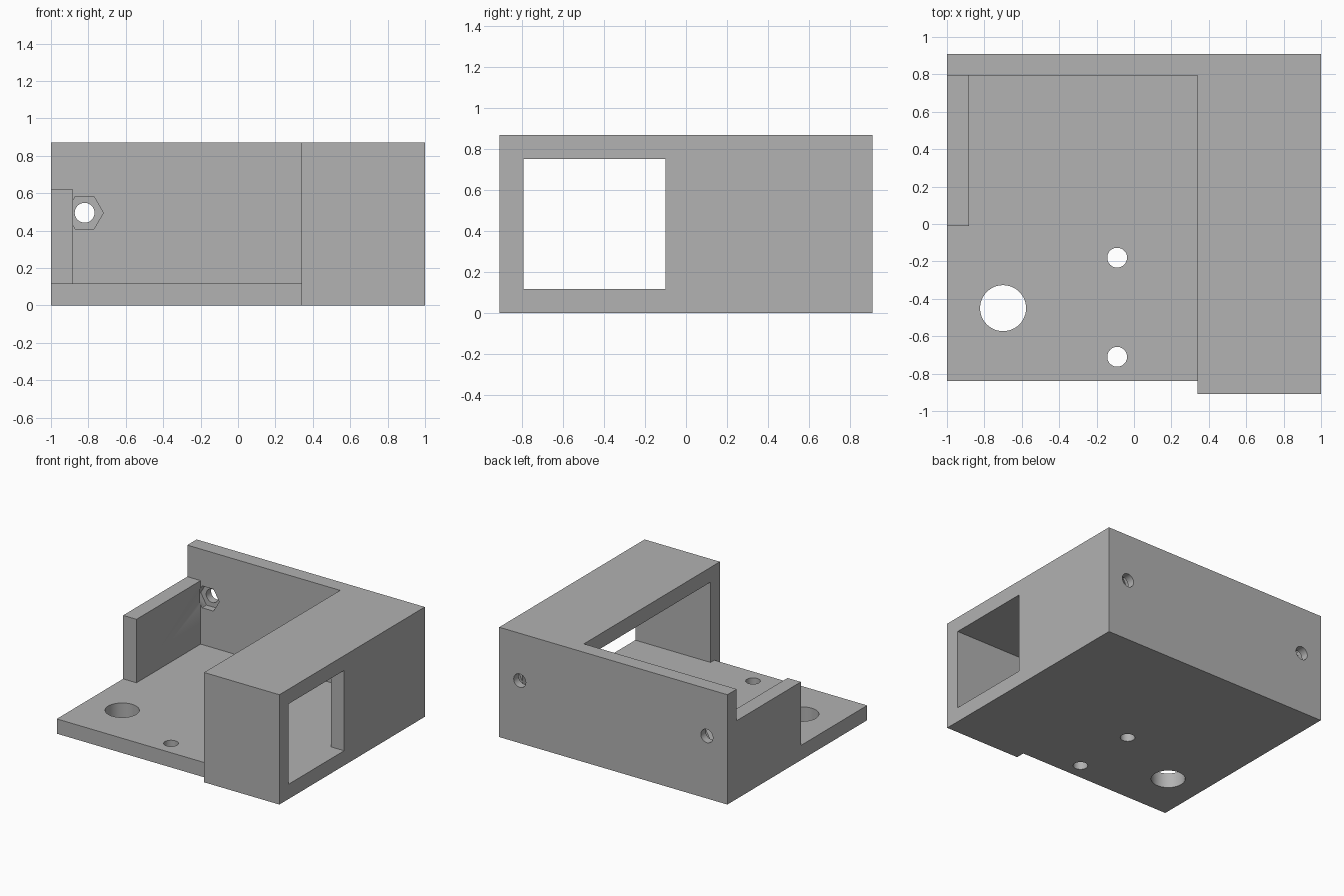
import bpy, bmesh, math
from mathutils import Matrix

if "Cube" in bpy.data.objects:
    bpy.data.objects.remove(bpy.data.objects["Cube"], do_unlink=True)

T = 0.117                      # wall thickness
H, Y, BAY = 0.87, 0.91, 0.34   # height, half depth, edge of the tall housing
IN_Y, IN_X = Y - T, 1 - T
SIDE_H = 0.62

grey = bpy.data.materials.new("plain_grey")
grey.use_nodes = True
colour = (0.445, 0.445, 0.445, 1)
grey.diffuse_color = colour
grey.node_tree.nodes["Principled BSDF"].inputs["Base Color"].default_value = colour


def make_object(name, bm):
    bmesh.ops.recalc_face_normals(bm, faces=bm.faces)
    mesh = bpy.data.meshes.new(name)
    bm.to_mesh(mesh)
    bm.free()
    mesh.materials.append(grey)
    obj = bpy.data.objects.new(name, mesh)
    bpy.context.collection.objects.link(obj)
    return obj


def extrude_outline(name, points, height):
    bm = bmesh.new()
    face = bm.faces.new([bm.verts.new((x, y, 0)) for x, y in points])
    new = bmesh.ops.extrude_face_region(bm, geom=[face])["geom"]
    bmesh.ops.translate(bm, vec=(0, 0, height),
                        verts=[v for v in new if isinstance(v, bmesh.types.BMVert)])
    return make_object(name, bm)


def box(name, x, y, z):
    bm = bmesh.new()
    size = Matrix.Diagonal((x[1] - x[0], y[1] - y[0], z[1] - z[0], 1))
    centre = Matrix.Translation((sum(x) / 2, sum(y) / 2, sum(z) / 2))
    bmesh.ops.create_cube(bm, size=1, matrix=centre @ size)
    return make_object(name, bm)


def prism(name, centre, radius, length, sides, along_y=False):
    bm = bmesh.new()
    turn = Matrix.Rotation(math.pi / 2, 4, "X") if along_y else Matrix()
    bmesh.ops.create_cone(bm, cap_ends=True, segments=sides, radius1=radius,
                          radius2=radius, depth=length,
                          matrix=Matrix.Translation(centre) @ turn)
    # put a corner of each prism on the x axis
    if sides == 6:
        reach = max(abs(v.co.x - centre[0]) for v in bm.verts)
        if reach < radius * 0.99:
            bmesh.ops.rotate(bm, cent=centre, verts=bm.verts,
                             matrix=Matrix.Rotation(math.pi / 6, 3, "Y" if along_y else "Z"))
    return make_object(name, bm)


# Solid bracket with a stepped front edge
body = extrude_outline("bracket_body", [(-1, -0.84), (BAY, -0.84), (BAY, -Y),
                                        (1, -Y), (1, Y), (-1, Y)], H)

# Open bay, low side wall, hollow housing and its window
cutters = [
    box("bay_cutter", (-IN_X, BAY), (-2, IN_Y), (T, 2)),
    box("side_gap_cutter", (-2, -0.8), (-2, -0.01), (T, 2)),
    box("side_top_cutter", (-2, -0.8), (-0.1, IN_Y), (SIDE_H, 2)),
    box("housing_cutter", (0.2, IN_X), (-IN_Y, IN_Y), (T, H - T)),
    box("window_cutter", (0.8, 2), (-IN_Y, -0.1), (T, H - T)),
]

# Holes through the base plate
for x, y, r in [(-0.09, -0.18, 0.053), (-0.09, -0.71, 0.053), (-0.70, -0.45, 0.123)]:
    cutters.append(prism("base_hole_cutter", (x, y, T / 2), r, 0.3, 48))

# Bolt holes with hexagonal nut pockets in the back wall
for x in (-0.82, 0.82):
    cutters.append(prism("bolt_hole_cutter", (x, Y, 0.495), 0.053, 0.4, 48, True))
    cutters.append(prism("nut_pocket_cutter", (x, IN_Y + 0.025, 0.495), 0.1, 0.06, 6, True))

for cutter in cutters:
    cutter.hide_render = True
    cutter.hide_set(True)
    mod = body.modifiers.new(cutter.name, "BOOLEAN")
    mod.operation = "DIFFERENCE"
    mod.solver = "EXACT"
    mod.object = cutter

# Bake the cuts, then remove the helpers
bpy.context.view_layer.update()
result = bpy.data.meshes.new_from_object(
    body.evaluated_get(bpy.context.evaluated_depsgraph_get()))
body.modifiers.clear()
body.data = result
for cutter in cutters:
    bpy.data.objects.remove(cutter, do_unlink=True)
result.materials.clear()
result.materials.append(grey)
for poly in result.polygons:
    poly.material_index = 0

bpy.ops.object.select_all(action="DESELECT")
body.select_set(True)
bpy.context.view_layer.objects.active = body
bpy.ops.object.shade_smooth_by_angle(angle=math.radians(30))
